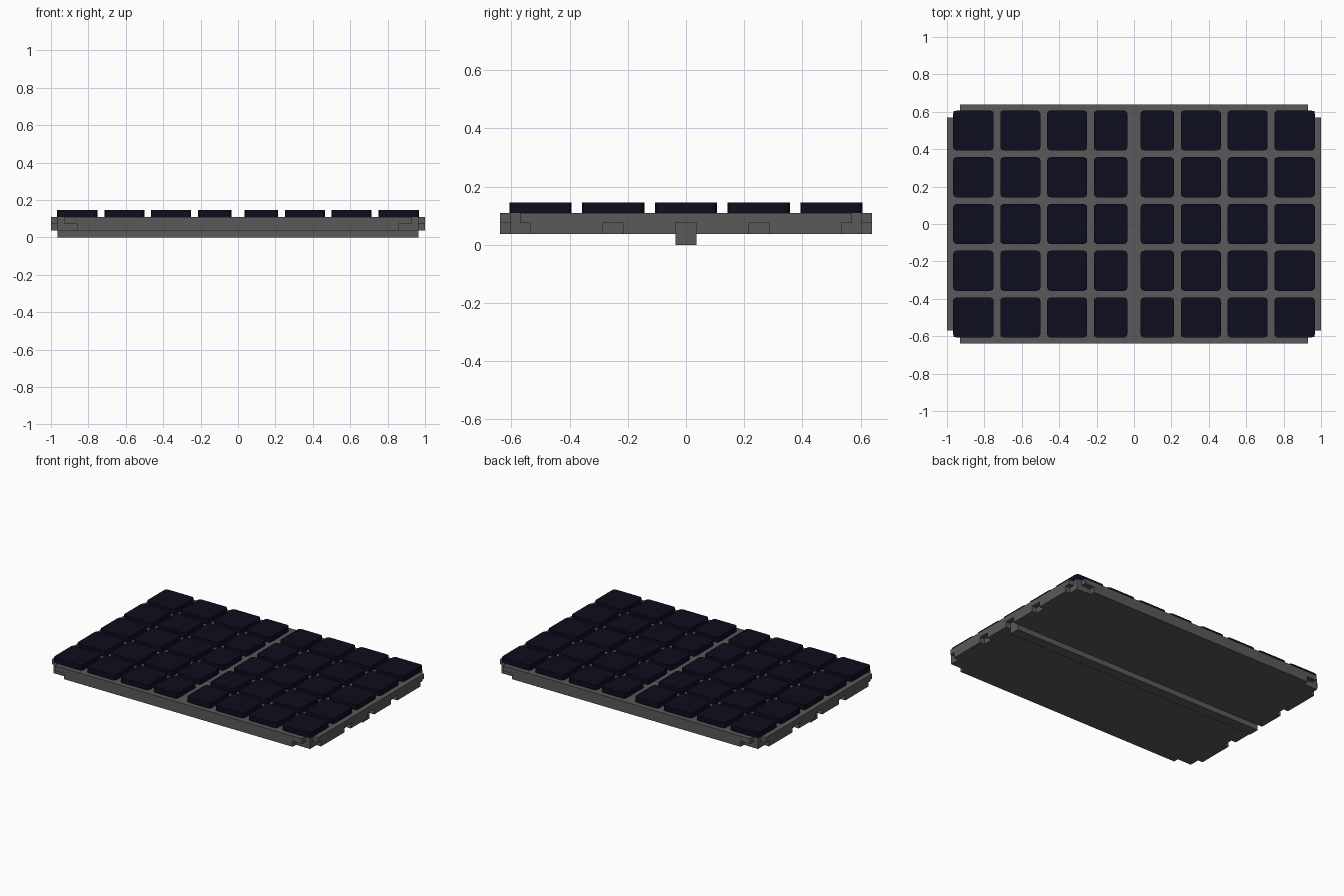
import bpy, bmesh

cube = bpy.data.objects.get("Cube")
if cube:
    bpy.data.objects.remove(cube, do_unlink=True)


def material(name, colour):
    mat = bpy.data.materials.new(name)
    mat.use_nodes = True
    mat.diffuse_color = (*colour, 1)
    mat.node_tree.nodes["Principled BSDF"].inputs["Base Color"].default_value = (*colour, 1)
    return mat


def box(bm, x0, x1, y0, y1, z0, z1):
    """Add a box to bm and return its vertices."""
    verts = bmesh.ops.create_cube(bm, size=1)["verts"]
    for v in verts:
        v.co = (x1 if v.co.x > 0 else x0,
                y1 if v.co.y > 0 else y0,
                z1 if v.co.z > 0 else z0)
    return verts


def finish(bm, name, mat):
    bmesh.ops.recalc_face_normals(bm, faces=bm.faces)
    mesh = bpy.data.meshes.new(name)
    bm.to_mesh(mesh)
    bm.free()
    mesh.materials.append(mat)
    obj = bpy.data.objects.new(name, mesh)
    bpy.context.collection.objects.link(obj)
    return obj


grey = material("frame grey", (0.1, 0.1, 0.1))
navy = material("cell navy", (0.004, 0.004, 0.013))

BOTTOM, MID, TOP, CELL_TOP = 0.037, 0.075, 0.11, 0.146
CORE_X, CORE_Y = 0.965, 0.605

# Main slab
bm = bmesh.new()
box(bm, -CORE_X, CORE_X, -CORE_Y, CORE_Y, BOTTOM, TOP)
finish(bm, "base_slab", grey)

# Beam along the underside
bm = bmesh.new()
box(bm, -CORE_X, CORE_X, -0.036, 0.036, 0, BOTTOM)
finish(bm, "bottom_beam", grey)

# Long rails, shorter in their lower half
for name, s in (("front_rail", -1), ("back_rail", 1)):
    bm = bmesh.new()
    y0, y1 = sorted((s * CORE_Y, s * 0.64))
    box(bm, -0.93, 0.93, y0, y1, MID, TOP)
    box(bm, -0.86, 0.86, y0, y1, BOTTOM, MID)
    finish(bm, name, grey)

# End rails, with lower notches between the feet
for name, s in (("right_rail", -1), ("left_rail", 1)):
    bm = bmesh.new()
    x0, x1 = sorted((s * CORE_X, s))
    box(bm, x0, x1, -0.57, 0.57, MID, TOP)
    for side in (-1, 1):
        for a, b in ((0.036, 0.215), (0.285, 0.535)):
            y0, y1 = sorted((side * a, side * b))
            box(bm, x0, x1, y0, y1, BOTTOM, MID)
    finish(bm, name, grey)

# Cells with rounded upright corners, wider gap in the middle
spans = [(0.035, 0.215), (0.25, 0.465), (0.5, 0.715), (0.75, 0.967)]
columns = [(-b, -a) for a, b in reversed(spans)] + spans
for c, (x0, x1) in enumerate(columns):
    for r in range(5):
        y = (r - 2) * 0.25
        bm = bmesh.new()
        box(bm, x0, x1, y - 0.107, y + 0.107, TOP, CELL_TOP)
        upright = [e for e in bm.edges
                   if abs(e.verts[0].co.z - e.verts[1].co.z) > 0.01]
        bmesh.ops.bevel(bm, geom=upright, offset=0.018, segments=2,
                        profile=0.5, affect="EDGES")
        finish(bm, f"cell_row{r + 1}_column{c + 1}", navy)
